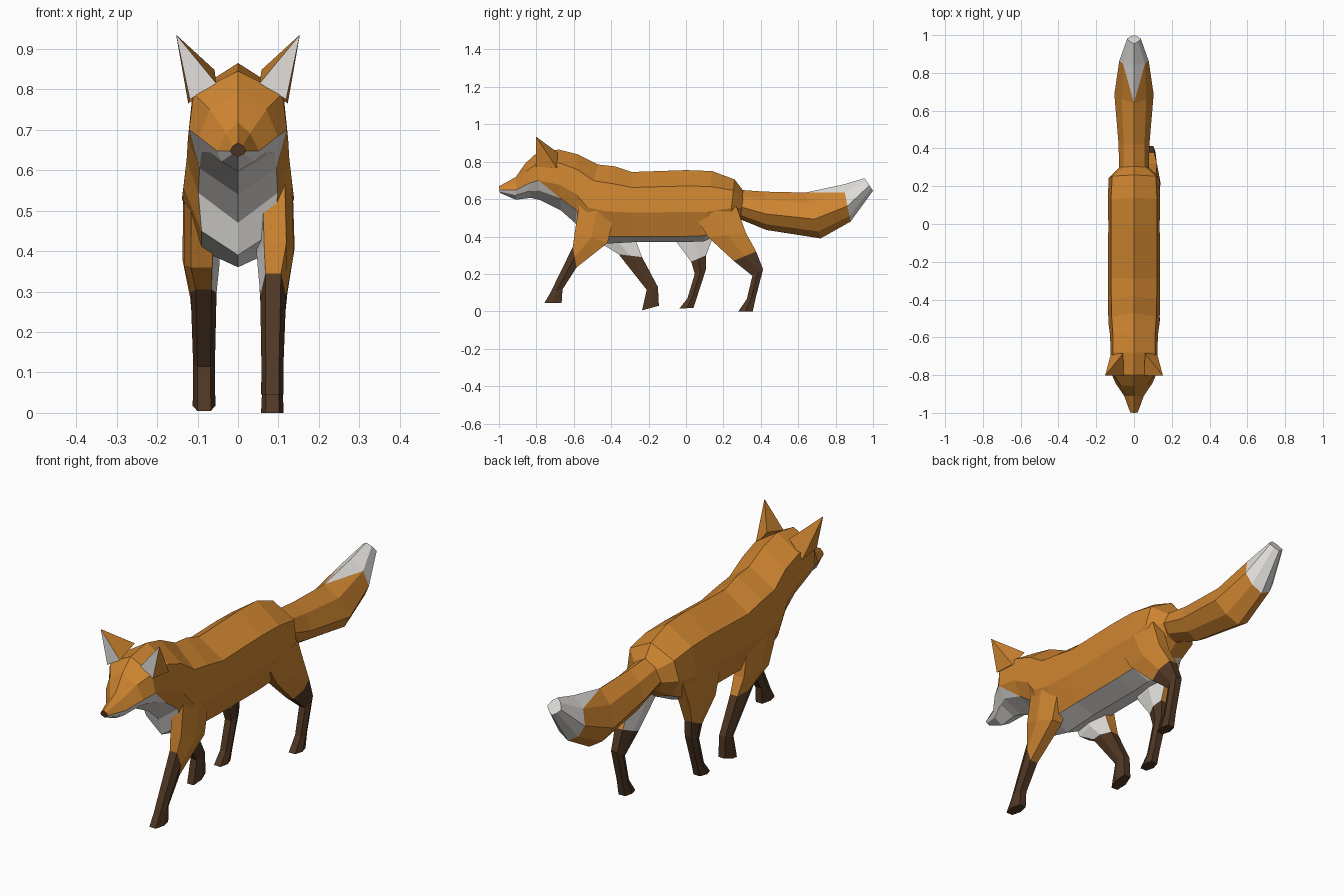
import bpy, bmesh


def material(name, rgb):
    m = bpy.data.materials.new(name)
    m.diffuse_color = (*rgb, 1)
    return m


MATS = [material("orange_fur", (0.62, 0.235, 0.03)),
        material("white_fur", (0.76, 0.74, 0.71)),
        material("dark_brown_fur", (0.08, 0.038, 0.017))]
ORANGE, WHITE, BROWN = 0, 1, 2


def finish(bm, name):
    bmesh.ops.remove_doubles(bm, verts=bm.verts[:], dist=1e-4)
    bmesh.ops.recalc_face_normals(bm, faces=bm.faces[:])
    me = bpy.data.meshes.new(name)
    bm.to_mesh(me)
    bm.free()
    for m in MATS:
        me.materials.append(m)
    ob = bpy.data.objects.new(name, me)
    bpy.context.collection.objects.link(ob)
    return ob


def face(bm, verts, mat):
    bm.faces.new(verts).material_index = mat


def mirror_x(bm):
    geom = bm.verts[:] + bm.edges[:] + bm.faces[:]
    bmesh.ops.mirror(bm, geom=geom, axis='X', merge_dist=1e-4)


def loft_half(name, rings, colour, caps):
    """Skin half rings (top y,z, bottom y,z, upper/mid/lower width, lower t), then mirror."""
    bm = bmesh.new()
    loops = []
    for yt, zt, yb, zb, wu, wm, wl, tl in rings:
        pts = zip((0, wu, wm, wl, 0), (0, 0.22, 0.58, tl, 1))
        loops.append([bm.verts.new((x, yt + (yb - yt) * t, zt + (zb - zt) * t)) for x, t in pts])
    for i, (p, q) in enumerate(zip(loops, loops[1:])):
        for j in range(4):
            a, b = colour(i, j)
            if a == b:
                face(bm, (p[j], p[j + 1], q[j + 1], q[j]), a)
            else:
                face(bm, (p[j], q[j + 1], q[j]), a)
                face(bm, (p[j], p[j + 1], q[j + 1]), b)
    face(bm, loops[0], caps[0])
    face(bm, loops[-1], caps[1])
    mirror_x(bm)
    return finish(bm, name)


# Head, neck and torso in one skin
body_rings = [
    (-1.00, .668, -.995, .633, .012, .020, .014, .80),
    (-.91, .718, -.91, .597, .030, .052, .042, .80),
    (-.86, .790, -.83, .607, .070, .098, .070, .80),
    (-.80, .845, -.78, .595, .110, .121, .090, .80),
    (-.68, .865, -.67, .540, .112, .124, .095, .80),
    (-.58, .840, -.59, .470, .112, .127, .098, .80),
    (-.47, .785, -.57, .390, .118, .135, .090, .85),
    (-.38, .775, -.46, .360, .120, .138, .090, .90),
    (-.29, .745, -.28, .370, .122, .138, .095, .92),
    (.00, .755, .00, .370, .122, .136, .095, .92),
    (.14, .750, .10, .375, .122, .138, .095, .92),
    (.26, .705, .23, .440, .115, .135, .085, .90),
    (.31, .640, .29, .490, .055, .080, .050, .90),
]


def body_colour(i, j):
    if j == 3 and i < 11:                 # throat, chest and belly
        return WHITE, WHITE
    if j == 2 and i < 3:                  # muzzle and cheeks
        return WHITE, WHITE
    if j == 2 and i == 3:                 # back corner of the cheek
        return ORANGE, WHITE
    return ORANGE, ORANGE


loft_half("body_and_head", body_rings, body_colour, (BROWN, ORANGE))

# Tail with white tip
tail_rings = [
    (.28, .650, .27, .500, .055, .078, .050, .85),
    (.42, .640, .43, .435, .055, .082, .050, .85),
    (.64, .635, .72, .390, .065, .104, .060, .85),
    (.84, .678, .88, .480, .058, .078, .050, .85),
    (.955, .712, 1.0, .645, .022, .036, .022, .80),
]


def tail_colour(i, j):
    if i == 3:
        return WHITE, WHITE
    if i == 2 and j == 0:
        return WHITE, ORANGE
    return ORANGE, ORANGE


loft_half("tail", tail_rings, tail_colour, (ORANGE, WHITE))

# Ears: leaning pyramids with white fronts
bm = bmesh.new()
fi, fo, tip, bi, bo = [bm.verts.new(c) for c in (
    (.054, -.803, .815), (.119, -.803, .775), (.153, -.803, .935),
    (.058, -.685, .848), (.123, -.69, .765))]
face(bm, (fi, fo, tip), WHITE)
for f in ((fi, tip, bi), (fo, bo, tip), (bi, tip, bo), (fi, bi, bo, fo)):
    face(bm, f, ORANGE)
mirror_x(bm)
finish(bm, "ears")


# Legs: six-sided tubes, rings given by front (y,z), back (y,z), centre x, half width
def leg(name, side, rings, brown_from):
    bm = bmesh.new()
    loops = []
    for yf, zf, yb, zb, xc, w in rings:
        ym, zm = (yf + yb) / 2, (zf + zb) / 2
        pts = [(.6, yf, zf), (1, ym, zm), (.6, yb, zb), (-.6, yb, zb), (-1, ym, zm), (-.6, yf, zf)]
        loops.append([bm.verts.new((side * (xc + w * u), y, z)) for u, y, z in pts])
    for i, (p, q) in enumerate(zip(loops, loops[1:])):
        for k in range(6):
            n = (k + 1) % 6
            mat = BROWN if i >= brown_from else WHITE if k in (3, 4) else ORANGE
            face(bm, (p[k], p[n], q[n], q[k]), mat)
    face(bm, loops[0], ORANGE)
    face(bm, loops[-1], BROWN)
    finish(bm, name)


leg("front_leg_right", 1, [
    (-.57, .58, -.38, .52, .088, .046),
    (-.595, .42, -.42, .365, .092, .046),
    (-.605, .345, -.585, .235, .087, .032),
    (-.725, .10, -.66, .118, .085, .027),
    (-.757, .045, -.665, .045, .085, .028)], 2)
leg("front_leg_left", -1, [
    (-.55, .58, -.30, .54, .088, .046),
    (-.45, .36, -.265, .37, .090, .044),
    (-.36, .305, -.235, .29, .085, .032),
    (-.21, .115, -.15, .13, .084, .027),
    (-.235, .005, -.145, .03, .084, .028)], 2)
leg("hind_leg_right", 1, [
    (.04, .52, .27, .56, .090, .046),
    (.12, .395, .32, .42, .094, .046),
    (.255, .27, .375, .32, .088, .034),
    (.355, .19, .412, .225, .086, .027),
    (.325, .065, .372, .07, .085, .025),
    (.28, 0, .357, 0, .085, .028)], 2)
leg("hind_leg_left", -1, [
    (-.10, .52, .20, .54, .090, .046),
    (-.05, .37, .14, .385, .092, .045),
    (.028, .265, .108, .30, .086, .032),
    (.047, .20, .107, .225, .085, .027),
    (.008, .07, .06, .08, .084, .025),
    (-.035, .015, .04, .018, .084, .028)], 2)
